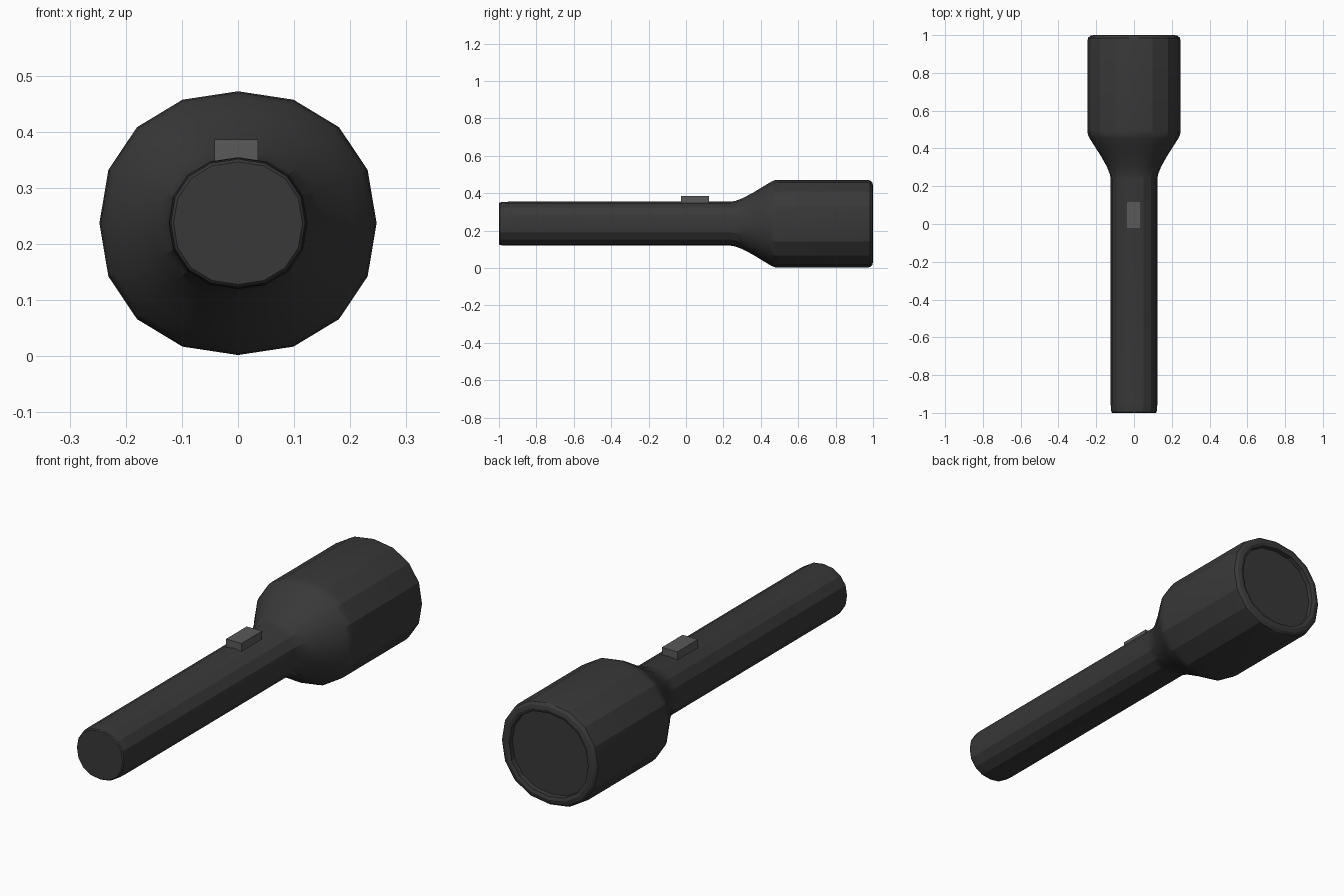
import bpy, bmesh, math

if "Cube" in bpy.data.objects:
    bpy.data.objects.remove(bpy.data.objects["Cube"])

CZ = 0.237  # height of the long axis

# Slightly squared 16-sided cross-section, mirrored from one quarter (radius of head)
quarter = [(0, .235), (.099, .22), (.18, .171), (.231, .095), (.247, 0)]
half = quarter + [(x, -z) for x, z in quarter[-2::-1]]
section = half + [(-x, z) for x, z in half[-2:0:-1]]


def material(name, v):
    m = bpy.data.materials.new(name)
    m.diffuse_color = (v, v, v, 1)
    m.use_nodes = True
    m.node_tree.nodes["Principled BSDF"].inputs["Base Color"].default_value = m.diffuse_color
    return m


def loft(name, profile, mat):
    """Sweep the section along y; profile = (y, scale), capped at both ends."""
    bm = bmesh.new()
    rings = [[bm.verts.new((x * s, y, CZ + z * s)) for x, z in section]
             for y, s in profile]
    n = len(section)
    for a, b in zip(rings, rings[1:]):
        for i in range(n):
            j = (i + 1) % n
            bm.faces.new((a[i], a[j], b[j], b[i]))
    bm.faces.new(rings[0])
    bm.faces.new(rings[-1][::-1])
    bmesh.ops.recalc_face_normals(bm, faces=bm.faces)
    finish(name, bm, mat)


def finish(name, bm, mat):
    me = bpy.data.meshes.new(name)
    bm.to_mesh(me)
    bm.free()
    ob = bpy.data.objects.new(name, me)
    bpy.context.collection.objects.link(ob)
    me.materials.append(mat)
    bpy.ops.object.select_all(action='DESELECT')
    bpy.context.view_layer.objects.active = ob
    ob.select_set(True)
    bpy.ops.object.shade_smooth_by_angle(angle=math.radians(22))


dark = material("dark_plastic", .04)
grey = material("switch_grey", .1)

# Handle, flared neck, head and recessed lens in one closed shell
loft("torch_body", [
    (-1, .465), (-.995, .485), (-.98, .495), (-.95, .5),
    (.24, .5), (.265, .52), (.305, .585), (.36, .71), (.41, .84),
    (.455, .955), (.475, .99), (.5, 1),
    (.965, 1), (.985, .985), (.996, .94), (1, .87),
    (.995, .81), (.975, .80)], dark)

# Sliding switch on top of the handle
bm = bmesh.new()
bmesh.ops.create_cube(bm, size=1)
for v in bm.verts:
    v.co = (v.co.x * .078 - .003, v.co.y * .15 + .048, v.co.z * .056 + .358)
finish("switch", bm, grey)
